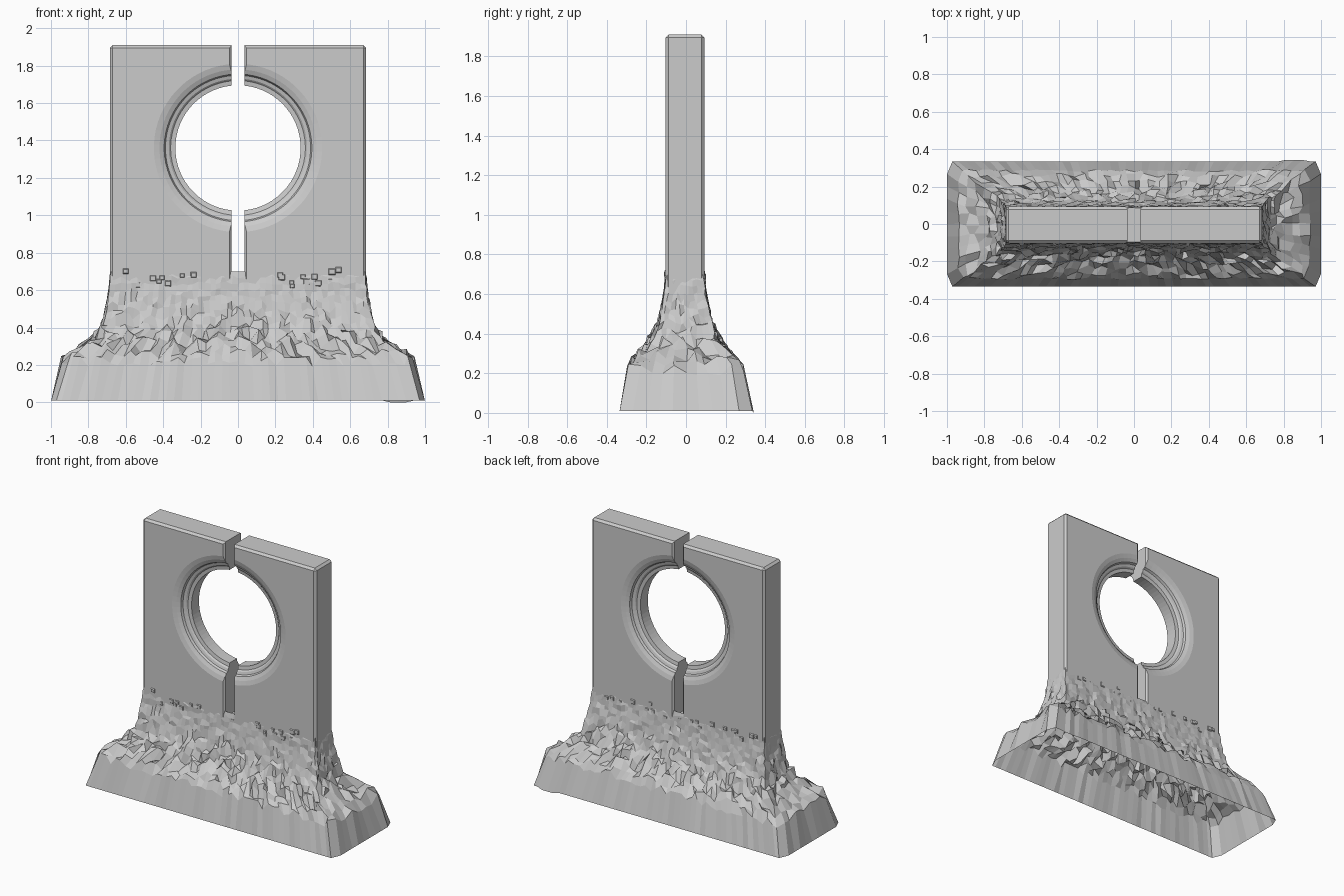
import bpy, bmesh, math, random
from mathutils import Vector

if "Cube" in bpy.data.objects:
    bpy.data.objects.remove(bpy.data.objects["Cube"])

random.seed(7)
HX, HY, TOP, CY = 0.685, 0.098, 1.91, -0.005   # slab half width, half depth, top, y centre
HOLE_Z = 1.36


def make_object(name, bm):
    bmesh.ops.recalc_face_normals(bm, faces=bm.faces)
    mesh = bpy.data.meshes.new(name)
    bm.to_mesh(mesh)
    bm.free()
    obj = bpy.data.objects.new(name, mesh)
    bpy.context.collection.objects.link(obj)
    return obj


def loft(bm, rings):
    rows = [[bm.verts.new(p) for p in ring] for ring in rings]
    n = len(rows[0])
    for a, b in zip(rows, rows[1:]):
        for i in range(n):
            bm.faces.new((a[i], a[(i + 1) % n], b[(i + 1) % n], b[i]))
    return rows


def cut(obj, cutter):
    mod = obj.modifiers.new("cut", 'BOOLEAN')
    mod.operation, mod.solver, mod.object = 'DIFFERENCE', 'EXACT', cutter
    bpy.context.view_layer.objects.active = obj
    bpy.ops.object.modifier_apply(modifier=mod.name)
    bpy.data.objects.remove(cutter)


# Upright slab with chamfered edges
bm = bmesh.new()
bmesh.ops.create_cube(bm, size=1)
for v in bm.verts:
    v.co = Vector((v.co.x * 2 * HX, CY + v.co.y * 2 * HY, 0.6 + (v.co.z + 0.5) * (TOP - 0.6)))
edges = [e for e in bm.edges if max(v.co.z for v in e.verts) > 1]
bmesh.ops.bevel(bm, geom=edges, offset=0.015, segments=1, affect='EDGES')
slab = make_object("slab", bm)

# Stepped round opening
half = [(0.453, 0.105), (0.45, 0.098), (0.42, 0.09), (0.395, 0.078), (0.388, 0.062),
        (0.37, 0.056), (0.36, 0.046), (0.335, 0.042)]
profile = half + [(r, -d) for r, d in reversed(half)]
bm = bmesh.new()
angles = [2 * math.pi * (i + 0.5) / 72 for i in range(72)]
rows = loft(bm, [[(r * math.cos(a), CY + d, HOLE_Z + r * math.sin(a)) for a in angles]
                 for r, d in profile])
bm.faces.new(rows[0])
bm.faces.new(rows[-1])
cut(slab, make_object("hole_cutter", bm))

# Vertical slot with chamfered mouths
section = [(0.049, -0.102), (0.034, -0.085), (0.034, 0.085), (0.049, 0.102),
           (-0.049, 0.102), (-0.034, 0.085), (-0.034, -0.085), (-0.049, -0.102)]
bm = bmesh.new()
rows = loft(bm, [[(x, CY + y, z) for x, y in section] for z in (0.66, 2.1)])
bm.faces.new(rows[0])
bm.faces.new(rows[-1])
cut(slab, make_object("slot_cutter", bm))

# Slab is open underneath, where it meets the hollow base
bm = bmesh.new()
bm.from_mesh(slab.data)
under = [f for f in bm.faces if f.calc_center_median().z < 0.605]
bmesh.ops.delete(bm, geom=under, context='FACES')
bm.to_mesh(slab.data)
bm.free()

# Flared, chipped-rock base: height, half width, half depth, roughness
levels = [(0.01, 0.985, 0.335, 0.0), (0.215, 0.925, 0.288, 0.006), (0.26, 0.89, 0.262, 0.012),
          (0.29, 0.84, 0.225, 0.018), (0.32, 0.79, 0.196, 0.018), (0.355, 0.76, 0.174, 0.016),
          (0.39, 0.738, 0.156, 0.014), (0.425, 0.722, 0.142, 0.012), (0.46, 0.712, 0.130, 0.010),
          (0.495, 0.704, 0.122, 0.009), (0.53, 0.698, 0.116, 0.008), (0.565, 0.693, 0.110, 0.007),
          (0.60, 0.689, 0.105, 0.006), (0.635, 0.686, 0.101, 0.005), (0.67, 0.684, 0.097, 0.004),
          (0.70, 0.678, 0.090, 0.0)]
NX, NY = 46, 10


def outline():
    # unit rectangle walk: x, y, outward normal
    pts = [(-1 + 2 * i / NX, -1, 0, -1) for i in range(NX)]
    pts += [(1, -1 + 2 * i / NY, 1, 0) for i in range(NY)]
    pts += [(1 - 2 * i / NX, 1, 0, 1) for i in range(NX)]
    pts += [(-1, 1 - 2 * i / NY, -1, 0) for i in range(NY)]
    return pts


rings = []
for k, (z, hx, hy, rough) in enumerate(levels):
    ring = []
    for u, v, nx, ny in outline():
        corner = abs(u) == 1 and abs(v) == 1
        x, y = u * hx, v * hy
        if nx and not corner and k < 2:          # ends bulge slightly
            x += nx * 0.014
        elif corner and k < 2:
            x -= u * 0.014
        out = random.uniform(-1, 1.1) * rough
        dz = random.uniform(-1, 1) * min(0.035, rough * 2.2)
        if k == 1:
            dz = random.uniform(-0.025, 0.035)
        slide = 0 if corner else random.uniform(-1, 1) * min(0.014, rough)
        x += nx * out + abs(ny) * slide
        y += ny * out + abs(nx) * slide
        zz = z + dz
        if k == 0 and ny == 1 and 0.79 < x < 0.9:   # small dip on the back foot
            zz, y = 0.0, y + 0.008
        ring.append((x, y + CY * min(1, z / 0.4), zz))
    rings.append(ring)
bm = bmesh.new()
loft(bm, rings)
rock_base = make_object("rock_base", bm)

# Loose chips clinging to the faces above the rough zone
bm = bmesh.new()
for side in (-1, 1):
    for i in range(22):
        cx, cz, s = random.uniform(-0.62, 0.62), random.uniform(0.62, 0.71), random.uniform(0.012, 0.022)
        if abs(cx) < 0.08:
            continue
        y0 = CY + side * (HY - 0.004)
        base = [(cx - s, y0, cz - s), (cx + s, y0, cz - s), (cx + s, y0, cz + s), (cx - s, y0, cz + s)]
        d = random.uniform(0.007, 0.013)
        tip = [(cx + (p[0] - cx) * 0.7, y0 + side * d, cz + (p[2] - cz) * 0.6) for p in base]
        rows = loft(bm, [base, tip])
        bm.faces.new(rows[1])
make_object("rock_chips", bm)
